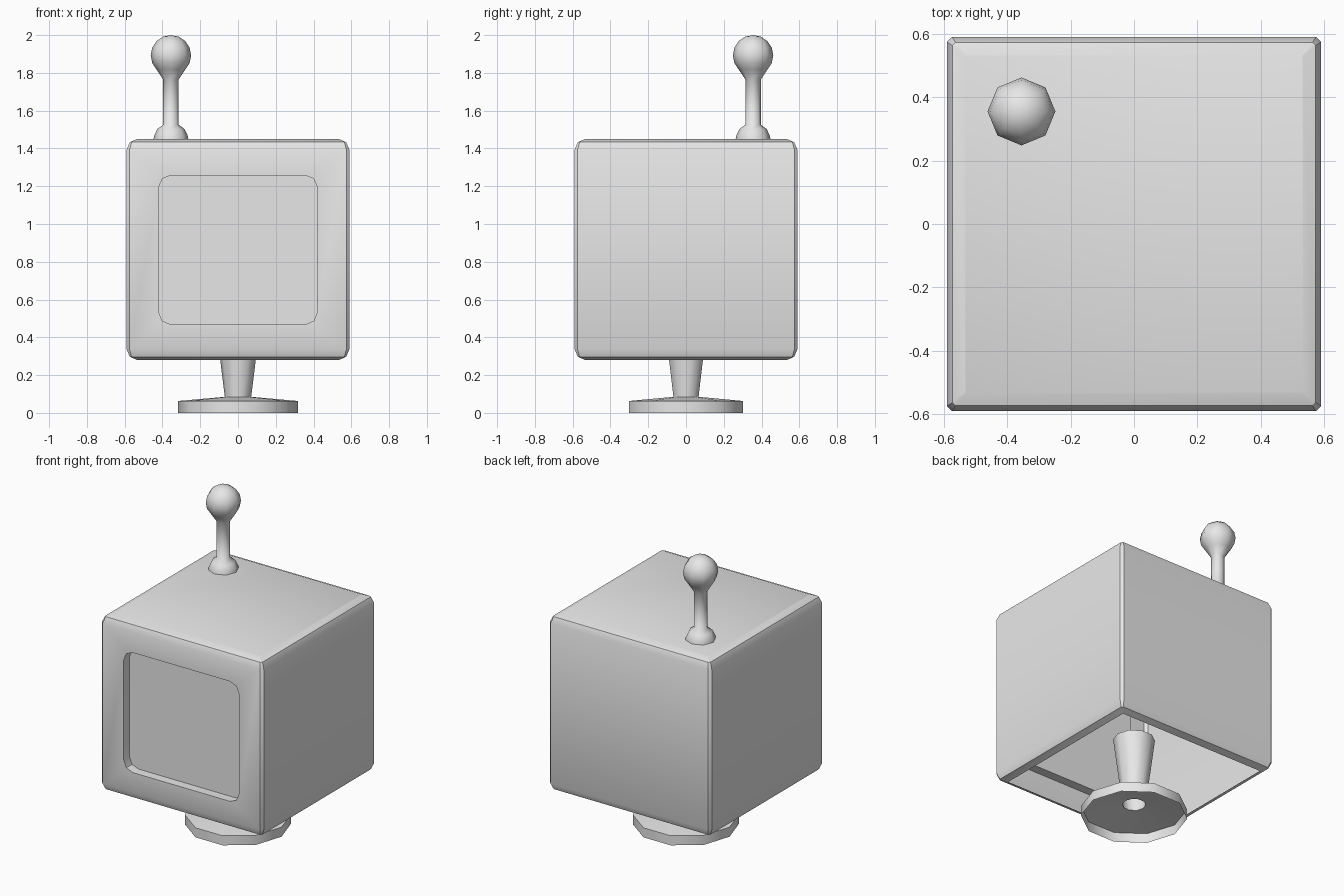
import bpy, bmesh, math
from mathutils import Vector

if "Cube" in bpy.data.objects:
    bpy.data.objects.remove(bpy.data.objects["Cube"])

grey = bpy.data.materials.new("light grey")
grey.diffuse_color = (0.8, 0.8, 0.8, 1)
grey.use_nodes = True
grey.node_tree.nodes["Principled BSDF"].inputs["Base Color"].default_value = grey.diffuse_color


def finish(bm, name, angle):
    mesh = bpy.data.meshes.new(name)
    bm.to_mesh(mesh)
    bm.free()
    ob = bpy.data.objects.new(name, mesh)
    bpy.context.collection.objects.link(ob)
    mesh.materials.append(grey)
    bpy.ops.object.select_all(action='DESELECT')
    ob.select_set(True)
    bpy.context.view_layer.objects.active = ob
    bpy.ops.object.shade_smooth_by_angle(angle=math.radians(angle))
    return ob


def lathe(name, profile, sides, x=0, y=0, angle=60):
    """Revolve (radius, z) points, listed bottom to top, into an open sheet."""
    bm = bmesh.new()
    rings = []
    for r, z in profile:
        if r == 0:
            rings.append([bm.verts.new((x, y, z))] * sides)
        else:
            rings.append([bm.verts.new((x + r * math.cos(a), y + r * math.sin(a), z))
                          for a in (math.tau * i / sides for i in range(sides))])
    for lo, hi in zip(rings, rings[1:]):
        for i in range(sides):
            j = (i + 1) % sides
            loop = [lo[i], lo[j], hi[j], hi[i]]
            bm.faces.new(list(dict.fromkeys(loop)))
    return finish(bm, name, angle)


# Box shell: stacked square rings with clipped corners, open underneath
def square_ring(bm, h, c, z):
    k = h - c
    pts = [(h, k), (k, h), (-k, h), (-h, k), (-h, -k), (-k, -h), (k, -h), (h, -k)]
    return [bm.verts.new((px, py, z)) for px, py in pts]


bm = bmesh.new()
levels = [(0.533, 0.003, 0.28), (0.573, 0.01, 0.297), (0.59, 0.016, 0.337),
          (0.59, 0.016, 1.393), (0.573, 0.01, 1.433), (0.533, 0.003, 1.45)]
rings = [square_ring(bm, *lv) for lv in levels]
for n, (lo, hi) in enumerate(zip(rings, rings[1:])):
    for i in range(8):
        if n == 2 and i == 5:
            continue  # front wall, made below with its recess
        j = (i + 1) % 8
        bm.faces.new((lo[i], lo[j], hi[j], hi[i]))
bm.faces.new(rings[-1])

# Front wall with a rounded recess
FRONT, DEPTH, RADIUS = -0.59, 0.06, 0.065
HALF_W, HALF_H, MID_Z = 0.42, 0.395, 0.863
outer = [rings[2][5], rings[2][6], rings[3][6], rings[3][5]]
rim, back = [], []
for i, (sx, sz) in enumerate([(-1, -1), (1, -1), (1, 1), (-1, 1)]):
    cx, cz = sx * (HALF_W - RADIUS), MID_Z + sz * (HALF_H - RADIUS)
    for s in range(3):
        a = math.pi + i * math.pi / 2 + s * math.pi / 4
        p = Vector((cx + RADIUS * math.cos(a), FRONT, cz + RADIUS * math.sin(a)))
        rim.append(bm.verts.new(p))
        back.append(bm.verts.new(p + Vector((0, DEPTH, 0))))
for i in range(4):
    j = (i + 1) % 4
    bm.faces.new((outer[i], outer[j], rim[3 * j + 1], rim[3 * j],
                  rim[3 * i + 2], rim[3 * i + 1]))
for i in range(12):
    j = (i + 1) % 12
    bm.faces.new((rim[i], rim[j], back[j], back[i]))
bm.faces.new(back)
finish(bm, "box_shell", 30)

# Hollow pedestal: flat round foot and a stem flaring up into the box
lathe("pedestal", [(0.318, 0), (0.318, 0.063), (0.07, 0.085), (0.125, 0.53)], 10)

# Antenna: flared socket, rod and ball
ball = [(0.107 * math.cos(a), 1.893 + 0.107 * math.sin(a))
        for a in (math.radians(d) for d in (-45, -22.5, 0, 22.5, 45, 67.5))]
lathe("antenna", [(0.093, 1.44), (0.09, 1.465), (0.072, 1.503), (0.041, 1.525),
                  (0.041, 1.765)] + ball + [(0, 2.0)], 8, -0.355, 0.355)
